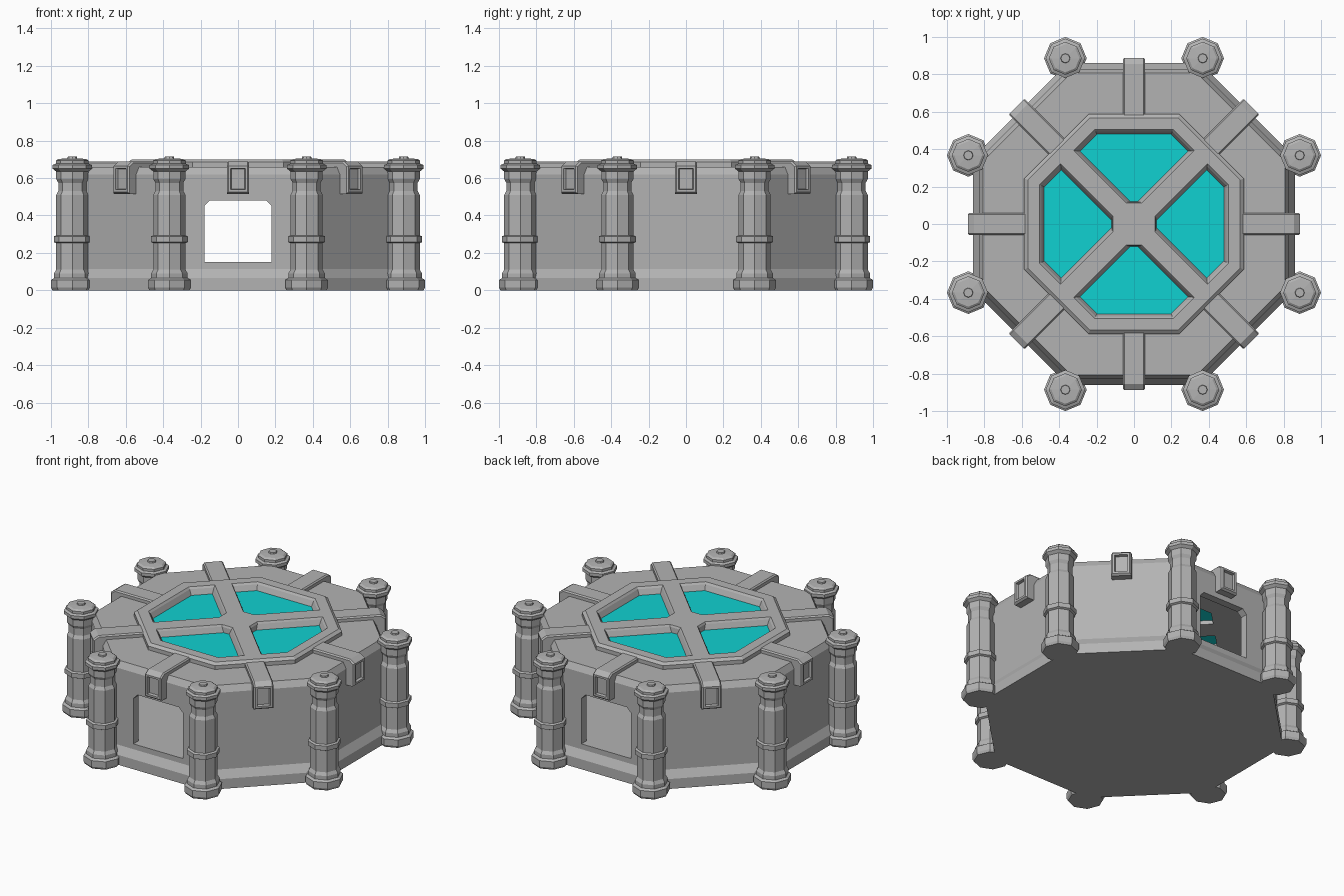
import bpy, bmesh, math
from mathutils import Matrix

cube = bpy.data.objects.get("Cube")
if cube:
    bpy.data.objects.remove(cube, do_unlink=True)

OCT = math.pi / 8
SIDES = 8


def material(name, color):
    m = bpy.data.materials.new(name)
    m.use_nodes = True
    m.diffuse_color = color
    m.node_tree.nodes["Principled BSDF"].inputs["Base Color"].default_value = color
    return m


grey = material("grey_metal", (0.45, 0.45, 0.45, 1))
cyan = material("cyan_glass", (0.005, 0.64, 0.64, 1))


def finish(name, bm, mat):
    bmesh.ops.recalc_face_normals(bm, faces=bm.faces)
    mesh = bpy.data.meshes.new(name)
    bm.to_mesh(mesh)
    bm.free()
    mesh.materials.append(mat)
    obj = bpy.data.objects.new(name, mesh)
    bpy.context.collection.objects.link(obj)
    return obj


def loft(bm, rings):
    """Skin a stack of equal-length rings and cap both ends."""
    loops = [[bm.verts.new(p) for p in ring] for ring in rings]
    n = len(loops[0])
    for a, b in zip(loops, loops[1:]):
        for i in range(n):
            j = (i + 1) % n
            bm.faces.new((a[i], a[j], b[j], b[i]))
    bm.faces.new(loops[0][::-1])
    bm.faces.new(loops[-1])


def octagon(r, z, phase=0.0, x=0.0, y=0.0):
    return [(x + r * math.cos(phase + 2 * OCT * i),
             y + r * math.sin(phase + 2 * OCT * i), z) for i in range(SIDES)]


def octagon_body(name, profile, mat):
    """Octagonal solid with flats on the axes; profile holds (apothem, z)."""
    bm = bmesh.new()
    loft(bm, [octagon(a / math.cos(OCT), z, OCT) for a, z in profile])
    return finish(name, bm, mat)


def pane_ring(a, k, h, z):
    """Window outline: octagon edge a, diagonal bar offset k, hub edge h."""
    s = a * math.sqrt(2)
    half = [(h - k, h), ((s - k) / 2, (s + k) / 2), (a * math.tan(OCT), a)]
    return [(x, y, z) for x, y in half] + [(-x, y, z) for x, y in reversed(half)]


def panes(name, layers, mat):
    bm = bmesh.new()
    for q in range(4):
        turn = Matrix.Rotation(q * math.pi / 2, 3, 'Z')
        loft(bm, [[turn @ v for v in map(lambda p: Matrix.Translation(p).translation,
                                        pane_ring(*layer))] for layer in layers])
    return finish(name, bm, mat)


def cut(obj, cutters):
    for c in cutters:
        c.hide_render = True
        mod = obj.modifiers.new("cut", 'BOOLEAN')
        mod.operation = 'DIFFERENCE'
        mod.solver = 'EXACT'
        mod.object = c
    deps = bpy.context.evaluated_depsgraph_get()
    mesh = bpy.data.meshes.new_from_object(obj.evaluated_get(deps))
    obj.modifiers.clear()
    obj.data = mesh


# Walls, base trim and roof
shell = octagon_body("wall_shell", [
    (0.86, 0), (0.86, 0.065), (0.845, 0.09), (0.83, 0.115),
    (0.83, 0.62), (0.808, 0.66)], grey)

# Skylight frame
frame = octagon_body("skylight_frame", [
    (0.587, 0.64), (0.587, 0.685), (0.568, 0.70)], grey)

# Cutters for the room, the front and back doorways and the skylight
room = octagon_body("room_cutter", [(0.78, 0.149), (0.78, 0.62)], grey)
w, c, low, high = 0.18, 0.03, 0.15, 0.48
door = [(-w, low), (w, low), (w, high - c), (w - c, high), (c - w, high), (-w, high - c)]
bm = bmesh.new()
loft(bm, [[(x, y, z) for x, z in door] for y in (-1, 1)])
doorway = finish("doorway_cutter", bm, grey)
skylight = panes("skylight_cutter", [
    (0.48, 0.10, 0.12, 0.5), (0.48, 0.10, 0.12, 0.655),
    (0.495, 0.082, 0.117, 0.688), (0.507, 0.07, 0.11, 0.702)], grey)

cut(shell, [room, doorway, skylight])
cut(frame, [skylight])
for helper in (room, doorway, skylight):
    bpy.data.objects.remove(helper, do_unlink=True)

# Glass panes
panes("skylight_glass", [(0.49, 0.09, 0.11, 0.646), (0.49, 0.09, 0.11, 0.654)], cyan)

# Corner pillars
pillar_profile = [
    (0.106, 0), (0.114, 0.015), (0.114, 0.055), (0.098, 0.065), (0.098, 0.09),
    (0.086, 0.11), (0.086, 0.252), (0.099, 0.258), (0.099, 0.288), (0.086, 0.294),
    (0.086, 0.51), (0.075, 0.53), (0.075, 0.575), (0.086, 0.595), (0.086, 0.635),
    (0.105, 0.65), (0.105, 0.67), (0.088, 0.677), (0.088, 0.693), (0.075, 0.702),
    (0.026, 0.706), (0.024, 0.715)]
for i in range(SIDES):
    ang = OCT + 2 * OCT * i
    x, y = 0.959 * math.cos(ang), 0.959 * math.sin(ang)
    bm = bmesh.new()
    loft(bm, [octagon(r, z, 0, x, y) for r, z in pillar_profile])
    finish(f"pillar_{i + 1}", bm, grey)

# Roof arms that fold down over the wall, each with a recessed end
arm_profile = [(0.56, 0.645), (0.56, 0.688), (0.855, 0.688), (0.888, 0.665),
               (0.888, 0.525), (0.875, 0.515), (0.815, 0.515), (0.815, 0.645)]
for i in range(SIDES):
    bm = bmesh.new()
    loft(bm, [[(r, y, z) for r, z in arm_profile] for y in (-0.06, 0.06)])
    bmesh.ops.recalc_face_normals(bm, faces=bm.faces)
    sides = [e for e in bm.edges if abs(e.verts[0].co.y - e.verts[1].co.y) < 0.001
             and max(v.co.z for v in e.verts) > 0.65]
    bmesh.ops.bevel(bm, geom=sides, offset=0.008, segments=1, affect='EDGES')
    bm.normal_update()
    end = max((f for f in bm.faces if f.normal.x > 0.95), key=lambda f: f.calc_area())
    bmesh.ops.inset_region(bm, faces=[end], thickness=0.018)
    bmesh.ops.inset_region(bm, faces=[end], thickness=0.005, depth=-0.018)
    bm.transform(Matrix.Rotation(2 * OCT * i, 4, 'Z'))
    finish(f"roof_arm_{i + 1}", bm, grey)
